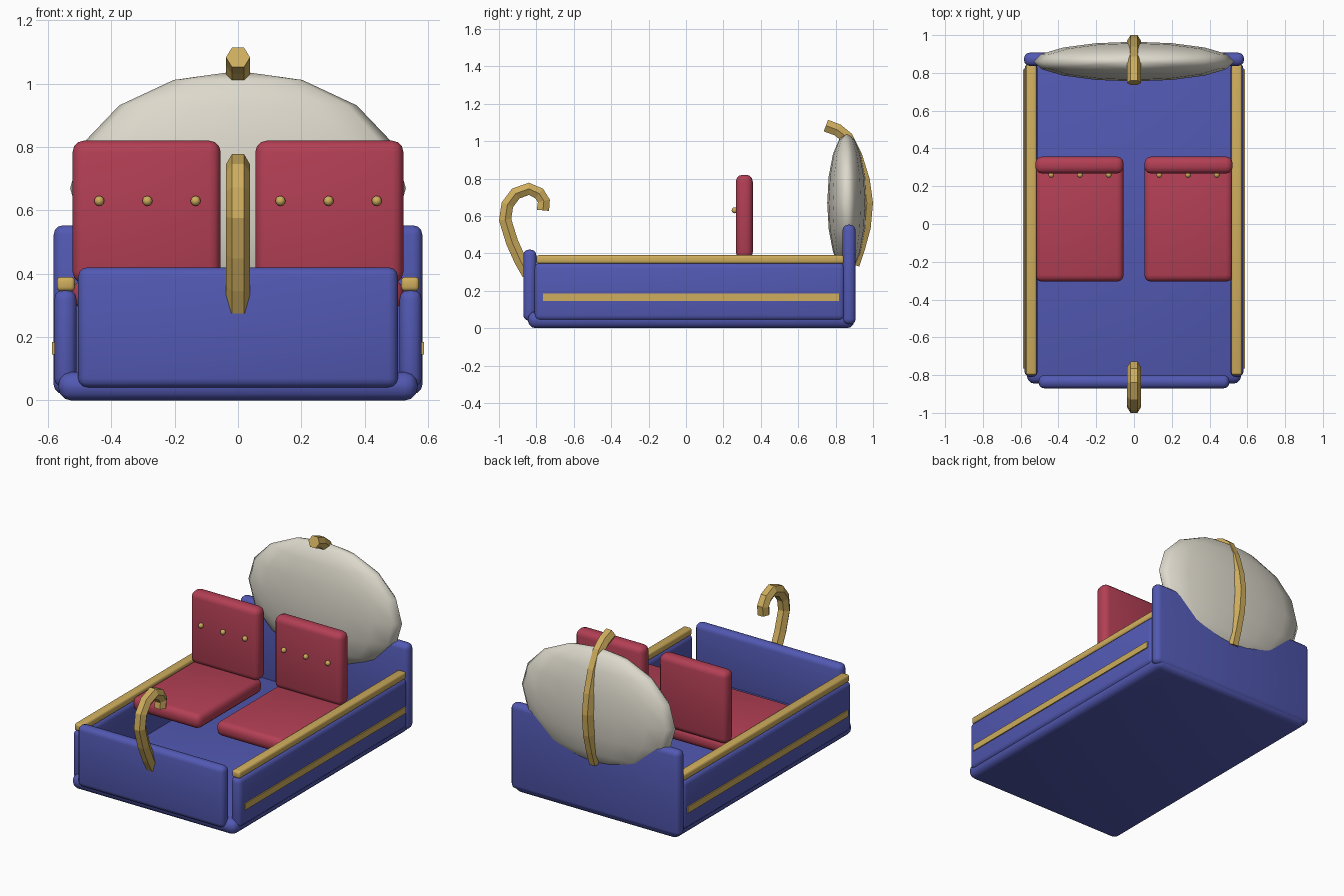
import bpy
import bmesh
import math
from mathutils import Vector

cube = bpy.data.objects.get("Cube")
if cube:
    bpy.data.objects.remove(cube, do_unlink=True)


def material(name, color):
    mat = bpy.data.materials.new(name)
    mat.use_nodes = True
    mat.diffuse_color = (*color, 1)
    mat.node_tree.nodes["Principled BSDF"].inputs["Base Color"].default_value = (*color, 1)
    return mat


BLUE = material("royal blue", (0.085, 0.10, 0.45))
RED = material("crimson", (0.45, 0.05, 0.09))
GOLD = material("gold", (0.62, 0.42, 0.11))
CREAM = material("cream", (0.72, 0.69, 0.60))


def finish(name, bm, mat, smooth=True):
    bmesh.ops.recalc_face_normals(bm, faces=bm.faces)
    mesh = bpy.data.meshes.new(name)
    bm.to_mesh(mesh)
    bm.free()
    mesh.materials.append(mat)
    obj = bpy.data.objects.new(name, mesh)
    bpy.context.collection.objects.link(obj)
    if smooth:
        bpy.ops.object.select_all(action="DESELECT")
        obj.select_set(True)
        bpy.context.view_layer.objects.active = obj
        bpy.ops.object.shade_smooth_by_angle(angle=math.radians(35))
    return obj


def box(name, low, high, mat, bevel=0.0):
    """Rounded box between two opposite corners."""
    low, high = Vector(low), Vector(high)
    bm = bmesh.new()
    bmesh.ops.create_cube(bm, size=1)
    bmesh.ops.scale(bm, vec=high - low, verts=bm.verts)
    bmesh.ops.translate(bm, vec=(low + high) / 2, verts=bm.verts)
    if bevel:
        bmesh.ops.bevel(bm, geom=bm.edges[:], offset=bevel, segments=3,
                        profile=0.5, affect="EDGES")
    return finish(name, bm, mat)


def ball(name, center, radii, mat, segments, rings):
    bm = bmesh.new()
    bmesh.ops.create_uvsphere(bm, u_segments=segments, v_segments=rings, radius=1)
    bmesh.ops.scale(bm, vec=radii, verts=bm.verts)
    bmesh.ops.translate(bm, vec=center, verts=bm.verts)
    obj = finish(name, bm, mat, smooth=False)
    obj.data.shade_smooth()
    return obj


def hex_tube(name, path, radius, mat):
    """Six-sided bar following a path of (y, z) points in the middle plane."""
    points = [Vector((0, y, z)) for y, z in path]
    bm = bmesh.new()
    rings = []
    for i, p in enumerate(points):
        tangent = (points[min(i + 1, len(points) - 1)] - points[max(i - 1, 0)]).normalized()
        side = Vector((1, 0, 0))
        normal = tangent.cross(side)
        angles = [k * math.pi / 3 for k in range(6)]
        rings.append([bm.verts.new(p + radius * (side * math.cos(a) + normal * math.sin(a)))
                      for a in angles])
    for a, b in zip(rings, rings[1:]):
        for k in range(6):
            n = (k + 1) % 6
            bm.faces.new((a[k], a[n], b[n], b[k]))
    bm.faces.new(rings[0])
    bm.faces.new(rings[-1])
    return finish(name, bm, mat, smooth=False)


# Body tub
box("floor", (-0.567, -0.845, 0), (0.567, 0.9, 0.09), BLUE, 0.04)
box("front_panel", (-0.505, -0.87, 0.04), (0.505, -0.8, 0.42), BLUE, 0.03)
box("back_panel", (-0.582, 0.837, 0.02), (0.582, 0.907, 0.553), BLUE, 0.03)

# Sides, seats and trim, repeated left and right
for label, s in (("left", 1), ("right", -1)):
    def pair(name, x0, x1, y, z, mat, bevel=0.0):
        xs = sorted((s * x0, s * x1))
        box(f"{label}_{name}", (xs[0], y[0], z[0]), (xs[1], y[1], z[1]), mat, bevel)

    pair("side_wall", 0.51, 0.58, (-0.81, 0.85), (0.04, 0.35), BLUE, 0.03)
    pair("top_rail", 0.515, 0.572, (-0.8, 0.845), (0.345, 0.39), GOLD, 0.013)
    pair("side_stripe", 0.575, 0.587, (-0.765, 0.817), (0.145, 0.185), GOLD)
    pair("seat_cushion", 0.055, 0.522, (-0.305, 0.33), (0.29, 0.38), RED, 0.035)
    pair("seat_back", 0.055, 0.522, (0.267, 0.357), (0.37, 0.82), RED, 0.035)
    for i in range(3):
        ball(f"{label}_seat_button_{i + 1}", (s * (0.134 + 0.152 * i), 0.26, 0.63),
             (0.016, 0.016, 0.016), GOLD, 8, 6)

# Rear shell with its curved strap
ball("rear_shell", (0, 0.86, 0.67), (0.53, 0.105, 0.37), CREAM, 16, 8)
hex_tube("shell_strap",
         [(0.748, 1.083), (0.81, 1.06), (0.86, 1.02), (0.91, 0.92), (0.95, 0.79),
          (0.967, 0.67), (0.955, 0.54), (0.925, 0.43), (0.895, 0.34)], 0.038, GOLD)

# Curled ornament on the front
hex_tube("front_crook",
         [(-0.845, 0.29), (-0.885, 0.36), (-0.93, 0.46), (-0.967, 0.58), (-0.955, 0.66),
          (-0.91, 0.72), (-0.84, 0.745), (-0.785, 0.72), (-0.76, 0.68), (-0.765, 0.63)],
         0.038, GOLD)
